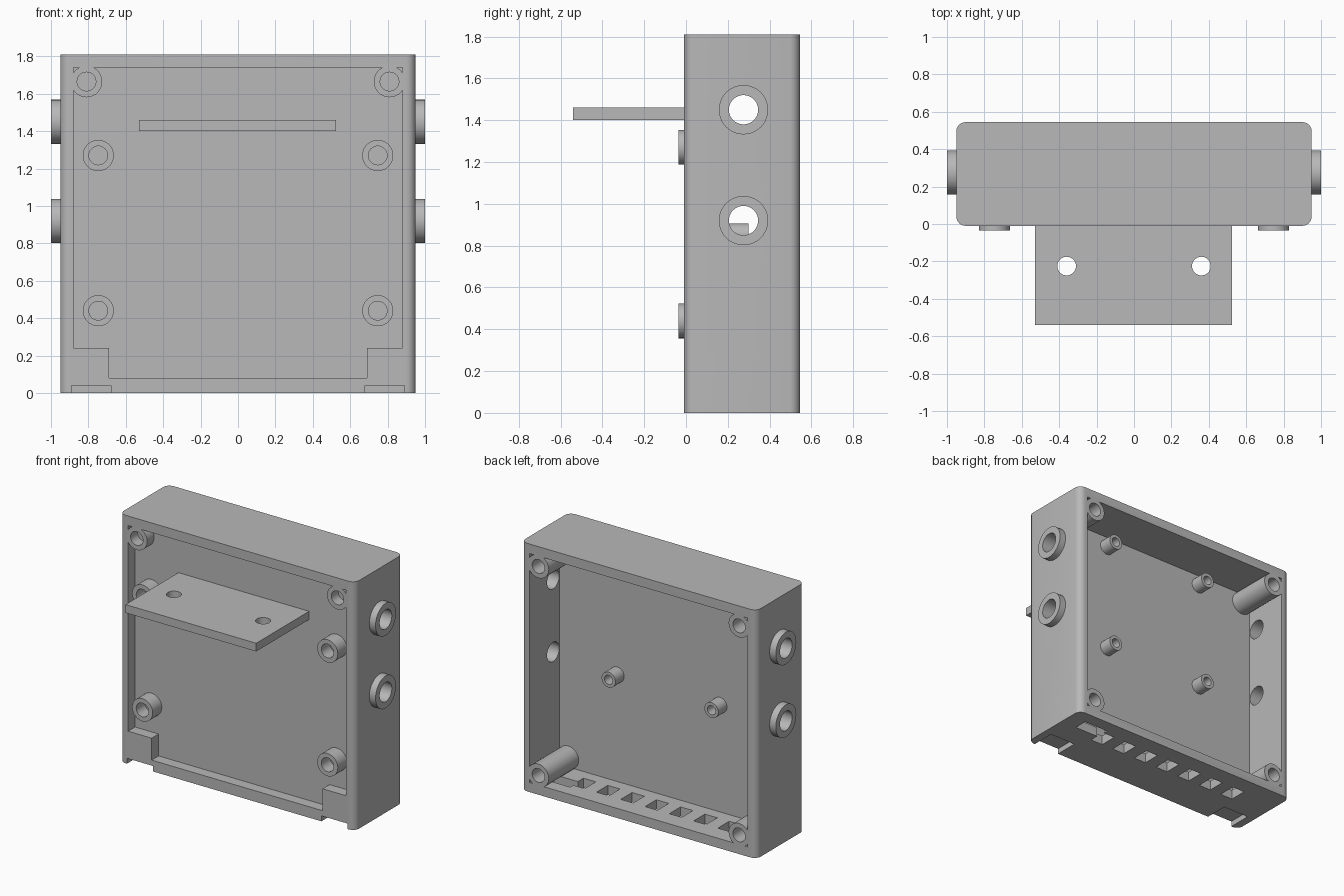
import bpy, bmesh, math
from mathutils import Vector

if "Cube" in bpy.data.objects:
    bpy.data.objects.remove(bpy.data.objects["Cube"], do_unlink=True)

grey = bpy.data.materials.new("plastic_grey")
grey.use_nodes = True
grey.diffuse_color = (0.48, 0.48, 0.48, 1)
grey.node_tree.nodes["Principled BSDF"].inputs["Base Color"].default_value = grey.diffuse_color


def finish(bm, name):
    bmesh.ops.recalc_face_normals(bm, faces=bm.faces)
    mesh = bpy.data.meshes.new(name)
    bm.to_mesh(mesh)
    bm.free()
    mesh.materials.append(grey)
    obj = bpy.data.objects.new(name, mesh)
    bpy.context.collection.objects.link(obj)
    return obj


def box(name, x, y, z):
    """Box from three (low, high) ranges."""
    bm = bmesh.new()
    bmesh.ops.create_cube(bm, size=1)
    for v in bm.verts:
        v.co = [r[0] if c < 0 else r[1] for c, r in zip(v.co, (x, y, z))]
    return finish(bm, name)


def lathe(name, profile, start, axis, closed=False):
    """Revolve (radius, height) points about an axis leaving start."""
    bm = bmesh.new()
    verts = [bm.verts.new((r, 0, h)) for r, h in profile]
    edges = [bm.edges.new(pair) for pair in zip(verts, verts[1:])]
    if closed:
        edges.append(bm.edges.new((verts[-1], verts[0])))
    bmesh.ops.spin(bm, geom=verts + edges, cent=(0, 0, 0), axis=(0, 0, 1),
                   angle=math.tau, steps=40, use_duplicate=False)
    bmesh.ops.remove_doubles(bm, verts=bm.verts, dist=0.0001)
    turn = Vector(axis).to_track_quat('Z', 'Y')
    for v in bm.verts:
        v.co = turn @ v.co + Vector(start)
    return finish(bm, name)


def rod(name, radius, length, start, axis):
    return lathe(name, [(0, 0), (radius, 0), (radius, length), (0, length)], start, axis)


def blind_tube(name, outer, inner, length, depth, start, axis):
    floor = length - depth
    return lathe(name, [(0, 0), (outer, 0), (outer, length), (inner, length),
                        (inner, floor), (0, floor)], start, axis)


def select_only(obj):
    bpy.ops.object.select_all(action='DESELECT')
    obj.select_set(True)
    bpy.context.view_layer.objects.active = obj


def apply_modifier(obj, mod):
    select_only(obj)
    bpy.ops.object.modifier_apply(modifier=mod.name)


def cut(obj, cutter):
    mod = obj.modifiers.new("cut", 'BOOLEAN')
    mod.operation = 'DIFFERENCE'
    mod.solver = 'EXACT'
    mod.object = cutter
    apply_modifier(obj, mod)
    bpy.data.objects.remove(cutter, do_unlink=True)


FRONT, BACK, TOP = -0.01, 0.545, 1.81
WEB_FRONT, WEB_BACK = 0.07, 0.2
FORWARD, BACKWARD, UP = (0, -1, 0), (0, 1, 0), (0, 0, 1)
SIDES = ((-1, "right"), (1, "left"))

# Enclosure with rounded upright edges
case = box("case", (-0.95, 0.95), (FRONT, BACK), (0, TOP))
bm = bmesh.new()
bm.from_mesh(case.data)
uprights = [e for e in bm.edges if abs(e.verts[0].co.z - e.verts[1].co.z) > 1]
bmesh.ops.bevel(bm, geom=uprights, offset=0.05, segments=6, profile=0.5, affect='EDGES')
bm.to_mesh(case.data)
bm.free()

# Back cavity and stepped shallow front recess
cut(case, box("cutter", (-0.88, 0.88), (WEB_BACK, 0.7), (0.07, 1.74)))
cut(case, box("cutter", (-0.88, 0.88), (-0.2, WEB_FRONT), (0.24, 1.74)))
cut(case, box("cutter", (-0.69, 0.69), (-0.2, WEB_FRONT), (0.08, 0.3)))

# Vent slots and cable opening in the bottom wall
for i in range(7):
    x = (i - 3) * 0.196 - 0.01
    cut(case, box("cutter", (x - 0.05, x + 0.05), (0.285, 0.415), (-0.1, 0.1)))
cut(case, box("cutter", (0.62, 0.82), (0.35, 0.45), (-0.1, 0.1)))

parts = [case]
for s, side in SIDES:
    # Bottom notch with its screw hole
    cut(case, box("cutter", sorted((s * 0.68, s * 0.89)), (-0.2, 0.165), (-0.1, 0.04)))
    cut(case, rod("cutter", 0.035, 0.18, (s * 0.8, 0.085, 0.02), UP))

    # Cable ports with raised collars
    for z, level in ((0.92, "lower"), (1.45, "upper")):
        cut(case, rod("cutter", 0.07, 0.3, (s * 0.8, 0.275, z), (s, 0, 0)))
        parts.append(lathe(f"{side}_{level}_port_collar",
                           [(0.07, 0), (0.118, 0), (0.118, 0.06), (0.07, 0.06)],
                           (s * 0.94, 0.275, z), (s, 0, 0), closed=True))

    # Corner screw posts, front and back
    parts.append(blind_tube(f"{side}_front_post", 0.084, 0.05, 0.1, 0.08,
                            (s * 0.81, FRONT + 0.1, 1.665), FORWARD))
    for z, level in ((0.14, "lower"), (1.665, "upper")):
        parts.append(blind_tube(f"{side}_{level}_back_post", 0.084, 0.05, 0.365, 0.3,
                                (s * 0.81, BACK - 0.365, z), BACKWARD))

    # Front mounting standoffs
    for z, level in ((0.44, "lower"), (1.27, "upper")):
        parts.append(blind_tube(f"{side}_{level}_front_standoff", 0.083, 0.05, 0.12, 0.1,
                                (s * 0.747, 0.085, z), FORWARD))

    # Small board standoffs in the back cavity
    for z, level in ((0.85, "lower"), (1.66, "upper")):
        parts.append(blind_tube(f"{side}_{level}_board_standoff", 0.056, 0.033, 0.11, 0.1,
                                (s * 0.415, 0.19, z), BACKWARD))

# Projecting shelf with two holes
shelf = box("shelf", (-0.53, 0.525), (-0.54, WEB_FRONT + 0.01), (1.4, 1.46))
for s, side in SIDES:
    cut(shelf, rod("cutter", 0.05, 0.3, (s * 0.36, -0.225, 1.3), UP))
parts.append(shelf)

for part in parts:
    select_only(part)
    bpy.ops.object.shade_smooth_by_angle(angle=math.radians(30))
